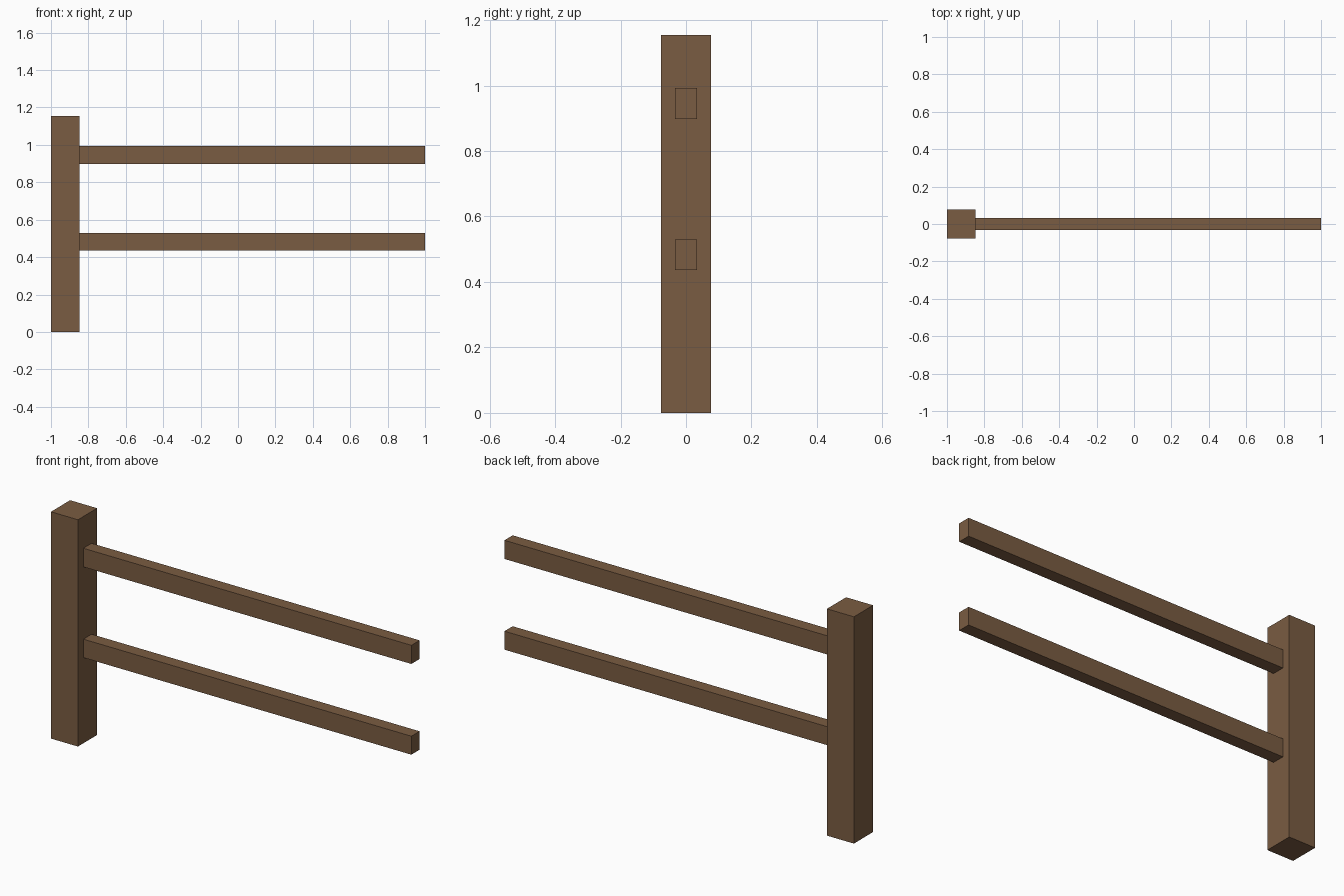
import bpy

if "Cube" in bpy.data.objects:
    bpy.data.objects.remove(bpy.data.objects["Cube"])

wood = bpy.data.materials.new("brown_wood")
wood.diffuse_color = (0.195, 0.107, 0.054, 1.0)
wood.use_nodes = True
wood.node_tree.nodes["Principled BSDF"].inputs["Base Color"].default_value = wood.diffuse_color


def box(name, low, high):
    """Axis-aligned box between two corners."""
    centre = [(a + b) / 2 for a, b in zip(low, high)]
    size = [b - a for a, b in zip(low, high)]
    bpy.ops.mesh.primitive_cube_add(size=1, location=centre)
    obj = bpy.context.object
    obj.name = name
    obj.scale = size
    bpy.ops.object.transform_apply(location=False, rotation=False, scale=True)
    obj.data.materials.append(wood)
    return obj


POST_RIGHT = -0.848

# Upright post at the left end
box("post", (-1.0, -0.077, 0.0), (POST_RIGHT, 0.077, 1.155))

# Two horizontal rails butting against the post
for name, bottom, top in (("lower_rail", 0.436, 0.530), ("upper_rail", 0.898, 0.993)):
    box(name, (POST_RIGHT, -0.033, bottom), (1.0, 0.033, top))
